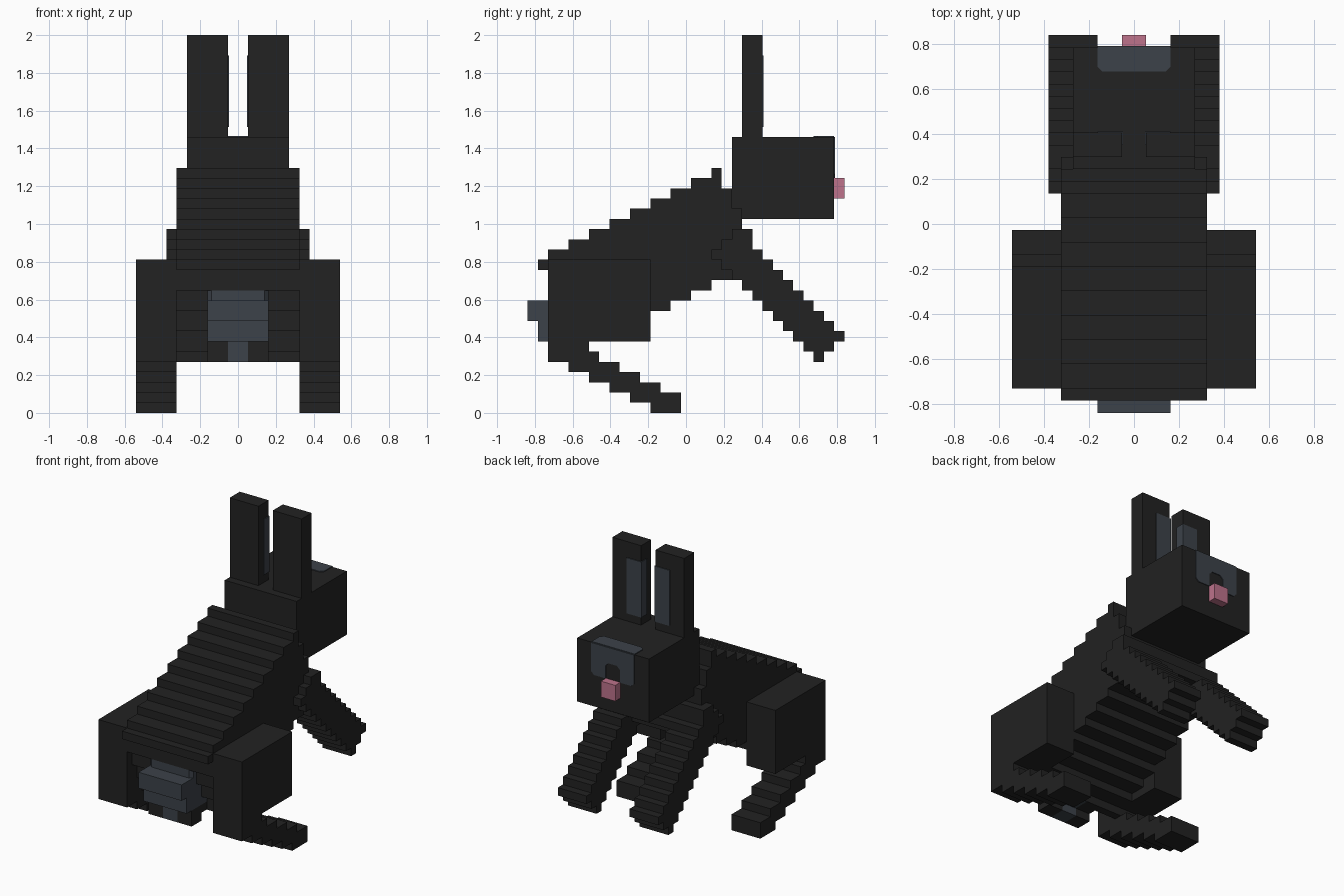
import bpy
import bmesh
from mathutils import Vector

if "Cube" in bpy.data.objects:
    bpy.data.objects.remove(bpy.data.objects["Cube"], do_unlink=True)

UNIT = 2 / 37        # edge of one block
DEPTH = 31           # blocks along y
SKIN = 0.1           # thickness of painted plates, in blocks


def material(name, colour):
    mat = bpy.data.materials.new(name)
    mat.use_nodes = True
    mat.diffuse_color = (*colour, 1)
    bsdf = mat.node_tree.nodes["Principled BSDF"]
    bsdf.inputs["Base Color"].default_value = (*colour, 1)
    bsdf.inputs["Roughness"].default_value = 0.9
    return mat


fur = material("black fur", (0.016, 0.016, 0.016))
grey = material("slate grey fur", (0.045, 0.054, 0.067))
pink = material("pink nose", (0.51, 0.17, 0.26))


def prism(name, outline, axis, span, mat):
    """Extrude a flat outline along one axis over span; all in block units."""
    def place(a, b, along):
        co = [a, b]
        co.insert(axis, along)
        return Vector((co[0], co[1] - DEPTH / 2, co[2])) * UNIT

    bm = bmesh.new()
    low, high = min(span), max(span)
    face = bm.faces.new([bm.verts.new(place(a, b, low)) for a, b in outline])
    moved = bmesh.ops.extrude_face_region(bm, geom=[face])["geom"]
    shift = Vector((0, 0, 0))
    shift[axis] = (high - low) * UNIT
    bmesh.ops.translate(bm, vec=shift,
                        verts=[g for g in moved if isinstance(g, bmesh.types.BMVert)])
    bmesh.ops.recalc_face_normals(bm, faces=bm.faces)
    mesh = bpy.data.meshes.new(name)
    bm.to_mesh(mesh)
    bm.free()
    mesh.materials.append(mat)
    obj = bpy.data.objects.new(name, mesh)
    bpy.context.collection.objects.link(obj)
    return obj


def box(name, x, y, z, mat):
    outline = [(y[0], z[0]), (y[1], z[0]), (y[1], z[1]), (y[0], z[1])]
    return prism(name, outline, 0, x, mat)


def stepped(name, x, base, starts, ends, mat):
    """Stack of one-block rows; each row runs from its start to its end in y."""
    outline = []
    for row, end in enumerate(ends):
        outline += [(end, base + row), (end, base + row + 1)]
    for row, start in reversed(list(enumerate(starts))):
        outline += [(start, base + row + 1), (start, base + row)]
    # drop repeated points where neighbouring rows line up
    clean = [p for i, p in enumerate(outline) if p != outline[i - 1]]
    return prism(name, clean, 0, x, mat)


# Slanted torso: the upper rows are the lower rows turned half way round
back_edge = [5, 5, 4, 4, 3, 3, 2, 2, 1]
belly_edge = [6, 8, 10, 12, 14, 16, 18, 20, 22]
torso_starts = back_edge + [24 - e for e in reversed(belly_edge)]
torso_ends = belly_edge + [24 - s for s in reversed(back_edge)]
stepped("torso", (-6, 6), 6, torso_starts, torso_ends, fur)

# Tail with a dark underside split by a grey strip
stepped("tail", (-3, 3), 7, [1, 1, 0, 0], [6, 6, 5, 5], grey)
cap = [(-3, 2.4), (-2.6, 2), (2.6, 2), (3, 2.4), (3, 5), (-3, 5)]
prism("tail_cap", cap, 2, (11, 12), grey)
stepped("tail_underside_strip", (-1, 1), 5, [2, 2], [4, 6], grey)

# Head
box("head", (-5, 5), (20, 30), (19, 27), fur)
box("nose", (-1, 1), (30, 31), (21, 23), pink)

# Grey muzzle patch: front plate with a notch over the nose, and brow plate
c = 0.4
half = [(0, 25), (1 - c, 25), (1, 25 - c), (1, 23), (3 - c, 23), (3, 23 + c), (3, 27)]
muzzle = half + [(-a, b) for a, b in reversed(half[1:])]
prism("muzzle_patch", muzzle, 1, (30, 30 + SKIN), grey)
brow = [(-3, 30), (-3, 28 + c), (c - 3, 28), (3 - c, 28), (3, 28 + c), (3, 30)]
prism("brow_patch", brow, 2, (27, 27 + SKIN), grey)

# Foreleg rows: a slanted bar with both ends tapering
arm_starts = [28 - row for row in range(11)] + [19, 20]
arm_ends = [29, 30] + [31 - row for row in range(10)] + [22]

# Hind shin rows slide forward towards the foot
shin_starts = [12, 10, 8, 6, 4, 2, 2]
shin_ends = [15, 15, 13, 11, 9, 7, 6]

# Paired parts
for side, word in ((1, "left"), (-1, "right")):
    def across(inner, outer):
        return (side * inner, side * outer)

    box(f"{word}_ear", across(1, 5), (21, 23), (27, 37), fur)
    box(f"{word}_ear_lining", across(1 - SKIN, 3), (22, 23 + SKIN), (28, 35), grey)
    stepped(f"{word}_foreleg", across(3, 7), 5, arm_starts, arm_ends, fur)
    box(f"{word}_thigh", across(6, 10), (2, 12), (7, 15), fur)
    stepped(f"{word}_hind_shin", across(6, 10), 0, shin_starts, shin_ends, fur)
    stepped(f"{word}_tail_underside", across(1, 3), 5, [2, 2], [4, 6], fur)
